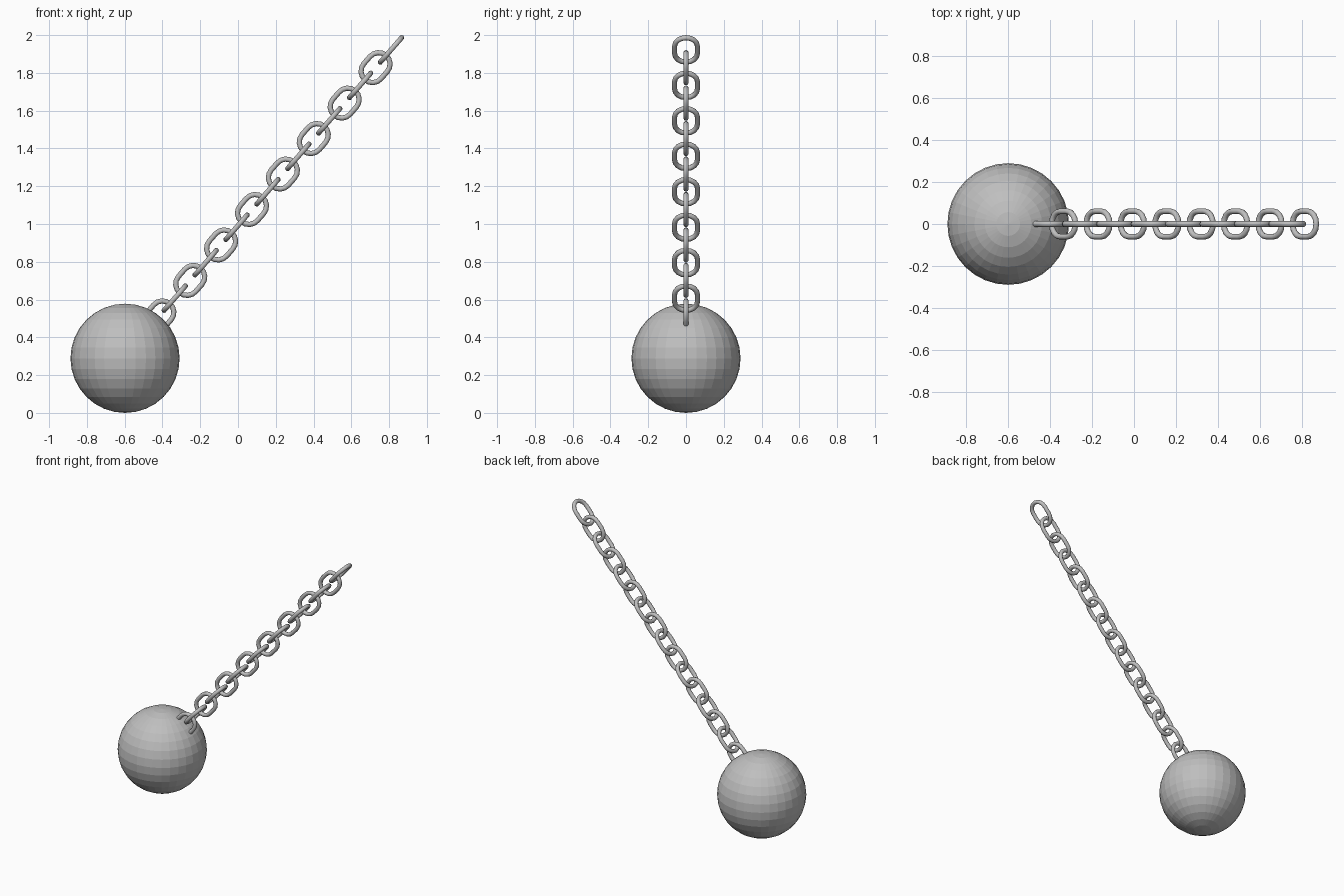
import bpy, bmesh, math
from mathutils import Vector, Matrix

if "Cube" in bpy.data.objects:
    bpy.data.objects.remove(bpy.data.objects["Cube"])

steel = bpy.data.materials.new("steel grey")
steel.diffuse_color = (0.52, 0.52, 0.52, 1)
steel.use_nodes = True
steel.node_tree.nodes["Principled BSDF"].inputs["Base Color"].default_value = steel.diffuse_color

# Heavy ball
R = 0.289
bpy.ops.mesh.primitive_uv_sphere_add(segments=32, ring_count=16, radius=R, location=(-0.598, 0, R))
ball = bpy.context.object
ball.name = "ball"
ball.data.materials.append(steel)

# Chain link mesh: a tube swept round a stadium in the local XZ plane (long axis Z)
HALF_L, HALF_W, TUBE = 0.0855, 0.0605, 0.0138
ARC, SIDES = 8, 10


def link_mesh():
    path = []
    for end in (0, 1):
        for i in range(ARC + 1):
            a = math.pi * (end + i / ARC)
            n = Vector((math.cos(a), 0, math.sin(a)))
            offset = Vector((0, 0, (HALF_L - HALF_W) * (1 - 2 * end)))
            path.append((n * HALF_W + offset, n))
    bm = bmesh.new()
    rings = []
    for p, n in path:
        ring = []
        for k in range(SIDES):
            t = math.tau * k / SIDES
            ring.append(bm.verts.new(p + TUBE * (n * math.cos(t) + Vector((0, 1, 0)) * math.sin(t))))
        rings.append(ring)
    for i, ring in enumerate(rings):
        nxt = rings[(i + 1) % len(rings)]
        for k in range(SIDES):
            m = (k + 1) % SIDES
            bm.faces.new((ring[k], ring[m], nxt[m], nxt[k]))
    bmesh.ops.recalc_face_normals(bm, faces=bm.faces)
    for f in bm.faces:
        f.smooth = True
    mesh = bpy.data.meshes.new("chain_link")
    bm.to_mesh(mesh)
    bm.free()
    mesh.materials.append(steel)
    return mesh


# Taut chain: links alternate by a quarter turn along the pull direction
mesh = link_mesh()
first, last, COUNT = Vector((-0.4165, 0, 0.5135)), Vector((0.810, 0, 1.9217)), 16
d = last - first
tilt = Matrix.Rotation(math.atan2(d.x, d.z), 4, 'Y')
for i in range(COUNT):
    link = bpy.data.objects.new("chain_link_%02d" % (i + 1), mesh)
    bpy.context.collection.objects.link(link)
    turn = Matrix.Rotation(math.pi / 2 * (i % 2), 4, 'Z')
    link.matrix_world = Matrix.Translation(first + d * i / (COUNT - 1)) @ tilt @ turn
